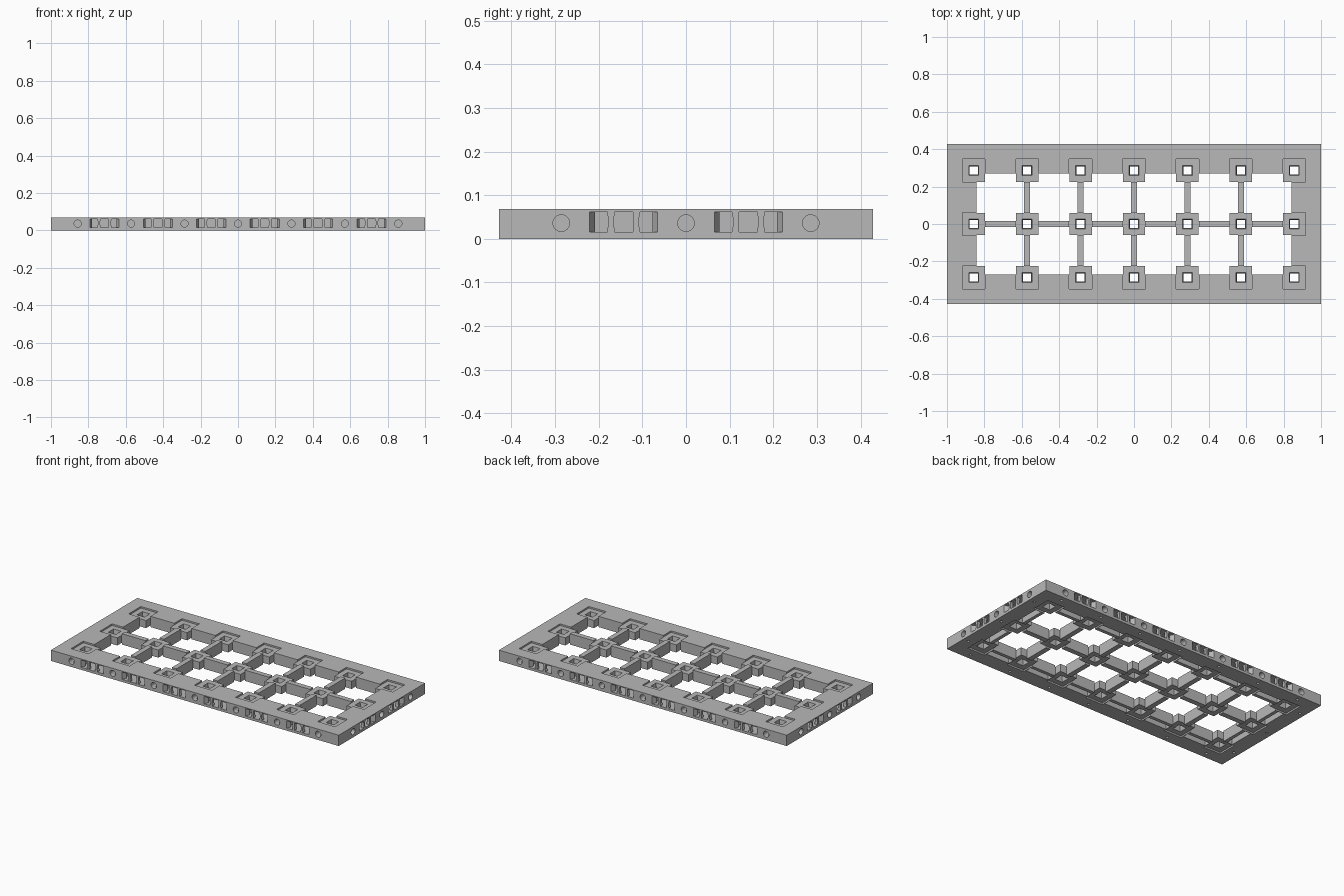
import bpy, bmesh, math
from mathutils import Matrix, Vector

if "Cube" in bpy.data.objects:
    bpy.data.objects.remove(bpy.data.objects["Cube"])

U = 2 / 7            # grid pitch
H = 0.068            # plate thickness
HX, HY = 3.5 * U, 1.5 * U
PAD = 0.06           # half size of the square pads
RIB = 0.016          # half width of the ribs

grey = bpy.data.materials.new("plain_grey")
grey.use_nodes = True
tone = (0.48, 0.48, 0.48, 1)
grey.diffuse_color = tone
grey.node_tree.nodes["Principled BSDF"].inputs["Base Color"].default_value = tone


def prism(bm, pts, z0, z1, m=Matrix(), taper=1.0):
    """Extrude a flat outline from z0 to z1, then place it with m."""
    low = [bm.verts.new(m @ Vector((x, y, z0))) for x, y in pts]
    top = [bm.verts.new(m @ Vector((x * taper, y * taper, z1))) for x, y in pts]
    n = len(pts)
    bm.faces.new(low[::-1])
    bm.faces.new(top)
    for i in range(n):
        j = (i + 1) % n
        bm.faces.new((low[i], low[j], top[j], top[i]))


def rect(x, y):
    return [(-x, -y), (x, -y), (x, y), (-x, y)]


def to_object(name, bm):
    bmesh.ops.recalc_face_normals(bm, faces=bm.faces)
    me = bpy.data.meshes.new(name)
    bm.to_mesh(me)
    bm.free()
    me.materials.append(grey)
    ob = bpy.data.objects.new(name, me)
    bpy.context.collection.objects.link(ob)
    return ob


def cut(target, bm):
    """Subtract the solids in bm from the target and drop the cutter."""
    cutter = to_object("cutter", bm)
    cutter.hide_render = True
    mod = target.modifiers.new("cut", 'BOOLEAN')
    mod.operation = 'DIFFERENCE'
    mod.solver = 'EXACT'
    mod.object = cutter
    deps = bpy.context.evaluated_depsgraph_get()
    deps.update()
    me = bpy.data.meshes.new_from_object(target.evaluated_get(deps))
    target.modifiers.clear()
    target.data = me
    bpy.data.objects.remove(cutter)


def sides(offset):
    """Frames along every side: x along the edge, y inward, z up."""
    for angle, dist, count in ((0, HY, 7), (180, HY, 7), (90, HX, 3), (270, HX, 3)):
        turn = Matrix.Rotation(math.radians(angle), 4, 'Z')
        n = count - (1 if offset else 0)
        for i in range(n):
            yield turn @ Matrix.Translation(((i - (n - 1) / 2) * U, -dist, 0))


nodes = [Matrix.Translation((i * U, j * U, 0)) for i in range(-3, 4) for j in (-1, 0, 1)]

# Base plate
bm = bmesh.new()
prism(bm, rect(HX, HY), 0, H)
plate = to_object("base_plate", bm)

# Cell openings with stepped corners around the pads
bm = bmesh.new()
a, b = U / 2 - RIB, U / 2 - PAD
quarter = [(a, -b), (a, b), (b, b)]
outline = []
for k in range(4):
    c, s = round(math.cos(k * math.pi / 2)), round(math.sin(k * math.pi / 2))
    outline += [(x * c - y * s, x * s + y * c) for x, y in quarter]
for i in range(6):
    for j in range(2):
        prism(bm, outline, -0.1, 0.2, Matrix.Translation(((i - 2.5) * U, (j - 0.5) * U, 0)))
cut(plate, bm)

# Shallow square recesses above and below the pads
bm = bmesh.new()
for m in nodes:
    prism(bm, rect(PAD + 0.0005, PAD + 0.0005), H - 0.01, H + 0.05, m)
    prism(bm, rect(PAD + 0.0005, PAD + 0.0005), -0.05, 0.01, m)
cut(plate, bm)

# Square peg holes, flared toward both faces
bm = bmesh.new()
for m in nodes:
    prism(bm, rect(0.022, 0.022), -0.05, H + 0.05, m)
cut(plate, bm)
for z, end in ((H / 2, H), (H / 2, 0)):
    bm = bmesh.new()
    for m in nodes:
        prism(bm, rect(0.022, 0.022), z, end, m, 1.27)
    cut(plate, bm)

# Clip slots in the rim: narrowed mouth with a wider chamber behind
bm = bmesh.new()
half = [(0.078, -0.02), (0.078, 0), (0.066, 0.022), (0.066, 0.03), (0.078, 0.045), (0.078, 0.09)]
slot = half + [(-x, y) for x, y in reversed(half)]
for m in sides(True):
    prism(bm, slot, 0.0157, 0.062, m)
cut(plate, bm)

# Long pockets under the rim
bm = bmesh.new()
for m in sides(True):
    prism(bm, rect(0.08, 0.019), -0.05, 0.035, m @ Matrix.Translation((0, 0.118, 0)))
cut(plate, bm)

# Round side holes, each with a small release hole below
bm = bmesh.new()
disc = [(math.cos(t * math.tau / 24), math.sin(t * math.tau / 24)) for t in range(24)]
lie = Matrix.Translation((0, 0, 0.036)) @ Matrix.Rotation(-math.pi / 2, 4, 'X')
for m in sides(False):
    prism(bm, [(x * 0.019, y * 0.019) for x, y in disc], -0.02, 0.05, m @ lie)
cut(plate, bm)
bm = bmesh.new()
for m in sides(False):
    prism(bm, [(x * 0.008, y * 0.008) for x, y in disc[::2]], -0.05, 0.036,
          m @ Matrix.Translation((0, 0.035, 0)))
cut(plate, bm)

# Waisted support posts inside every clip slot
bm = bmesh.new()
edge = [(0.008, -0.025), (0.008, -0.014), (0.006, -0.01), (0.006, 0.01), (0.008, 0.014), (0.008, 0.025)]
post = edge + [(-x, y) for x, y in reversed(edge)]
stand = Matrix.Rotation(-math.pi / 2, 4, 'X')
for m in sides(True):
    for x in (-0.029, 0.029):
        prism(bm, post, 0.0005, 0.02, m @ Matrix.Translation((x, 0, 0.039)) @ stand)
to_object("clip_posts", bm)
